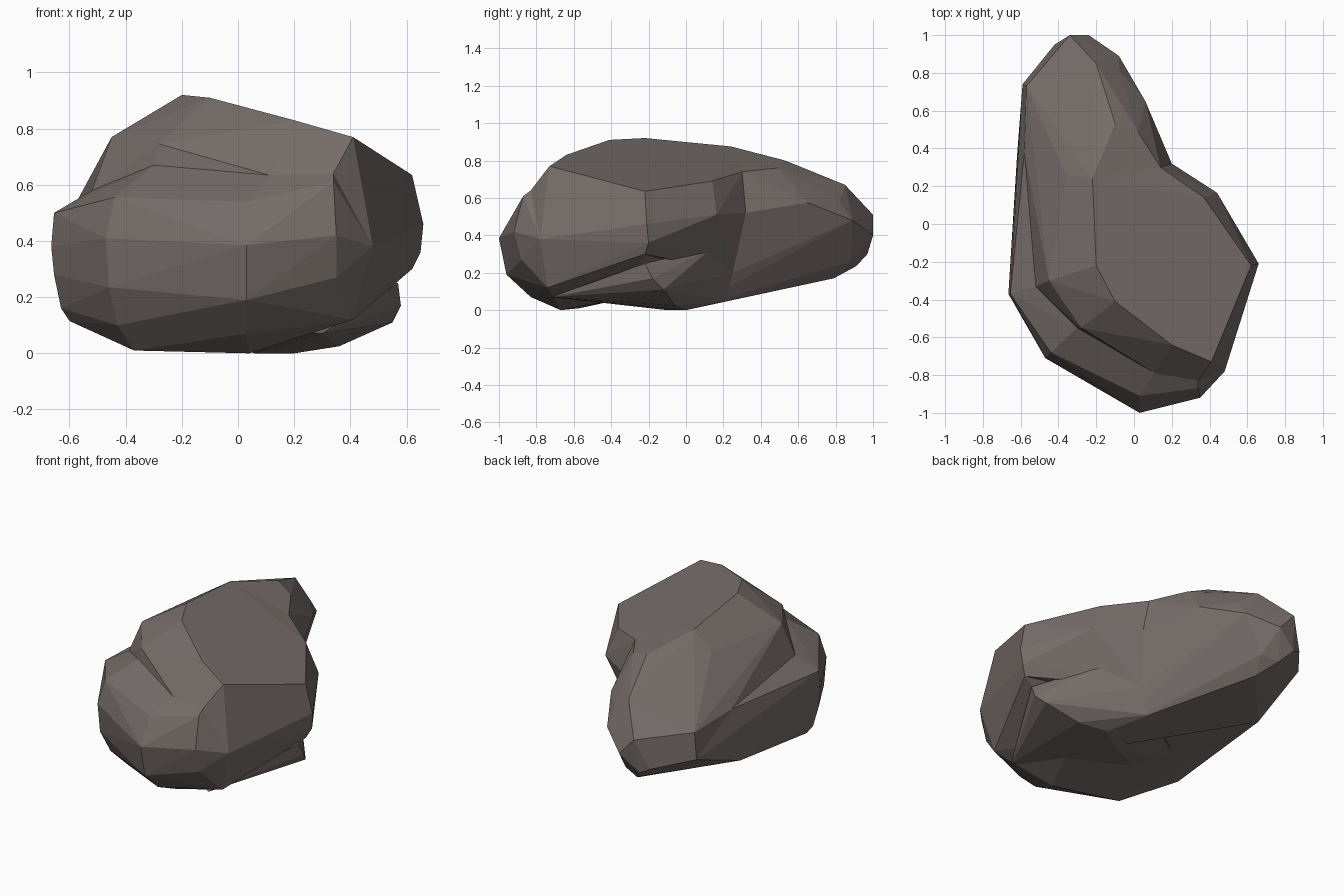
import bpy
import bmesh
import math

default_cube = bpy.data.objects.get("Cube")
if default_cube:
    bpy.data.objects.remove(default_cube, do_unlink=True)

# One flat grey-brown stone colour
stone = bpy.data.materials.new("grey_brown_stone")
stone.use_nodes = True
stone_colour = (0.18, 0.152, 0.143, 1)
stone.diffuse_color = stone_colour
stone.node_tree.nodes["Principled BSDF"].inputs["Base Color"].default_value = stone_colour


def add_chunk(name, *outlines):
    """Wrap a convex, flat-faced chunk of rock around a few outlines."""
    bm = bmesh.new()
    for outline in outlines:
        for corner in outline:
            bm.verts.new(corner)
    bmesh.ops.convex_hull(bm, input=bm.verts[:], use_existing_faces=False)
    loose = [vert for vert in bm.verts if not vert.link_faces]
    bmesh.ops.delete(bm, geom=loose, context="VERTS")
    bmesh.ops.recalc_face_normals(bm, faces=bm.faces[:])
    mesh = bpy.data.meshes.new(name)
    bm.to_mesh(mesh)
    bm.free()
    mesh.materials.append(stone)
    chunk = bpy.data.objects.new(name, mesh)
    bpy.context.scene.collection.objects.link(chunk)
    return chunk


def fuse(body, chunk):
    """Join a chunk to the body as one closed surface."""
    union = body.modifiers.new("fuse_" + chunk.name, "BOOLEAN")
    union.operation = "UNION"
    union.solver = "EXACT"
    union.object = chunk
    bpy.context.view_layer.objects.active = body
    bpy.ops.object.modifier_apply(modifier=union.name)
    bpy.data.objects.remove(chunk, do_unlink=True)


# Corners shared by neighbouring chunks
peak = (-.2, -.22, .92)
crown_back = (-.22, .24, .875)
left_shoulder = (-.45, -.3, .77)
notch = [(.14, .3, .74), (.2, .32, .52), (.15, .25, .2)]
groove_end = (.32, .14, .335)
left_back = [(-.58, .38, .53), (-.59, .74, .355), (-.62, .35, .21)]
ledge = [(-.52, -.33, .58), (-.3, -.55, .67), (.11, -.79, .635), (.34, -.83, .64)]
right_corner = [(.48, -.78, .38), (.66, -.21, .46), (.65, -.2, .36), (.62, -.22, .3)]
keel = [(.2, 0, 0), (.06, -.1, 0), (.08, .23, .05)]
hollow = (-.25, -.3, .07)

# Main mass: sloping crown and the right flank
boulder = add_chunk(
    "boulder",
    [peak, crown_back, left_shoulder, groove_end],
    [(-.1, -.41, .91), (.2, -.64, .83), (.41, -.73, .77), (.62, -.22, .635), (.37, .14, .69)],
    [(-.28, -.55, .745), (-.36, .26, .78), (.44, .165, .51)],
    notch,
    ledge,
    right_corner,
)

# Front belt: the rounded bulge below the ledge, running back along the left
front_belt = add_chunk(
    "front_belt",
    ledge,
    right_corner,
    left_back,
    [(-.655, -.37, .5), (-.44, -.68, .555), (.03, -.91, .54), (.34, -.87, .61)],
    [(-.665, -.37, .38), (-.47, -.71, .41), (.03, -1, .385), (.35, -.92, .42)],
    [(-.655, -.37, .28), (-.46, -.7, .235), (.03, -.96, .19), (.35, -.88, .27)],
    [(-.63, -.35, .16), (-.6, -.33, .115), (-.43, -.64, .1), (.03, -.83, .07), (.41, -.74, .12)],
    [(-.37, -.57, .01), (.04, -.67, 0), hollow, (.2, -.3, .07)],
)

# Back lobe: the narrowing tail
back_lobe = add_chunk(
    "back_lobe",
    [peak, crown_back, left_shoulder, ledge[0]],
    notch,
    left_back,
    keel,
    [(-.36, .26, .78), (-.1, .53, .8), (.02, .49, .76), (-.2, .85, .67)],
    [(-.57, .73, .515), (-.34, 1, .51), (-.08, .82, .58), (.06, .65, .575)],
    [(-.42, .95, .33), (-.36, .97, .3), (-.24, 1, .4), (-.08, .89, .48)],
    [(-.3, .91, .235), (-.2, .88, .26), (-.23, .79, .17)],
)

# Underside slab: the flat shelf below the right overhang
under_slab = add_chunk(
    "under_slab",
    keel,
    [(.57, -.22, .25), (.58, -.18, .17), (.55, -.12, .11)],
    [groove_end, notch[-1], (.36, -.06, .025)],
    [(.3, -.72, .07), hollow, (-.5, -.2, .14)],
)

for part in (front_belt, back_lobe, under_slab):
    fuse(boulder, part)

# Merge nearly level triangles into broad facets
bm = bmesh.new()
bm.from_mesh(boulder.data)
bmesh.ops.remove_doubles(bm, verts=bm.verts[:], dist=0.004)
bmesh.ops.dissolve_limit(bm, angle_limit=math.radians(3), verts=bm.verts[:], edges=bm.edges[:])
for face in bm.faces:
    face.smooth = False
    face.material_index = 0
bm.to_mesh(boulder.data)
bm.free()
